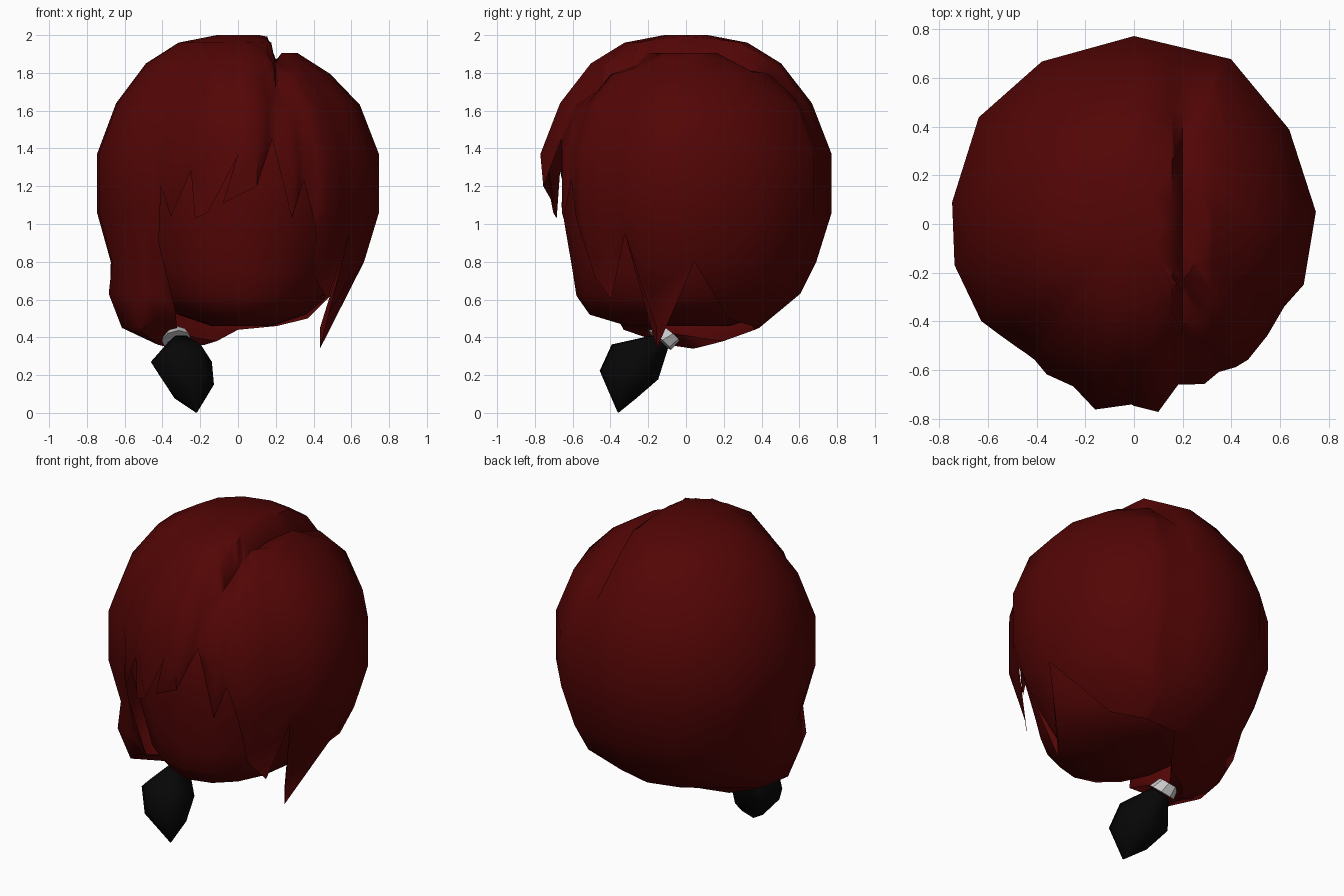
import bpy, bmesh, math
from mathutils import Vector

if "Cube" in bpy.data.objects:
    bpy.data.objects.remove(bpy.data.objects["Cube"])


def material(name, rgb):
    m = bpy.data.materials.new(name)
    m.diffuse_color = (*rgb, 1)
    m.use_nodes = True
    m.node_tree.nodes["Principled BSDF"].inputs["Base Color"].default_value = m.diffuse_color
    return m


RED = material("dark red hair", (0.085, 0.0015, 0.0015))
BLACK = material("black tip", (0.002, 0.002, 0.002))
GREY = material("light grey band", (0.6, 0.6, 0.6))


def finish(bm, name, mat, angle=60):
    bmesh.ops.remove_doubles(bm, verts=bm.verts, dist=0.0005)
    bmesh.ops.recalc_face_normals(bm, faces=bm.faces)
    me = bpy.data.meshes.new(name)
    bm.to_mesh(me)
    bm.free()
    me.materials.append(mat)
    ob = bpy.data.objects.new(name, me)
    bpy.context.collection.objects.link(ob)
    bpy.context.view_layer.objects.active = ob
    ob.select_set(True)
    bpy.ops.object.shade_smooth_by_angle(angle=math.radians(angle))
    ob.select_set(False)
    return ob


def lerp_table(table, z):
    if z >= table[0][0]:
        return table[0][1]
    for (z0, s0), (z1, s1) in zip(table, table[1:]):
        if z >= z1:
            return s0 + (s1 - s0) * (z0 - z) / (z0 - z1)
    return table[-1][1]


def clamp(v):
    return max(0, min(1, v))


def loft(name, rings, mat, angle=60):
    """Skin a list of equal-length rings of points and cap the ends."""
    bm = bmesh.new()
    vs = [[bm.verts.new(p) for p in r] for r in rings]
    n = len(vs[0])
    for a, b in zip(vs, vs[1:]):
        for i in range(n):
            bm.faces.new((a[i], a[(i + 1) % n], b[(i + 1) % n], b[i]))
    bm.faces.new(vs[0])
    bm.faces.new(vs[-1][::-1])
    return finish(bm, name, mat, angle)


# Hair shell: height/width profile, with a fuller profile for the swept side
PROFILE = [(2.0, .15), (1.96, .42), (1.85, .65), (1.64, .86), (1.37, .995),
           (1.06, .995), (.8, .89), (.63, .78), (.45, .5), (.33, .15)]
SWEPT = [(1.06, .985), (.8, .9), (.72, .88), (.64, .93), (.43, .82), (.34, .5)]
LEVELS = [z for z, s in PROFILE[:-1]] + [.34]

# Plan outline of the shell and the hem height at each corner
BACK_RIGHT = [(0, .775, .44), (.4, .68, .46), (.64, .39, .5), (.75, .05, .8)]
SIDE_LOCKS = [(.70, -.25, .34), (.62, -.34, .95), (.55, -.46, .6), (.47, -.56, .72)]
FRINGE = [(.42, -.59, 1.0), (.35, -.61, 1.23), (.29, -.66, 1.03), (.19, -.69, 1.45),
          (.1, -.775, 1.2), (0, -.75, 1.11), (-.04, -.745, 1.38), (-.16, -.765, 1.03),
          (-.25, -.67, 1.28), (-.36, -.62, 1.04), (-.41, -.56, 1.2), (-.45, -.53, .9)]
SWEPT_SIDE = [(-.48, -.51, .55), (-.55, -.46, .5), (-.63, -.4, .44), (-.74, -.17, .36),
              (-.75, .09, .34), (-.64, .44, .36), (-.38, .67, .38)]
COLS = BACK_RIGHT + SIDE_LOCKS + FRINGE + SWEPT_SIDE
LOW = {4: .62, 6: .86, 7: .86, 20: .86}          # locks that hang straight
SHIFT = {13: -.08, 14: .05, 15: -.07, 20: .08}   # tips that sweep sideways


def shell_point(i, z):
    x, y, hem = COLS[i]
    zz = max(z, hem)
    s = lerp_table(PROFILE, zz)
    if zz < 1.06:
        swept = clamp((-x - .4) / .2) * clamp(1 - y / .5)
        s += swept * (lerp_table(SWEPT, zz) - s)
    s = max(s, LOW.get(i, .15) if zz < 1 else 0)
    tuck = .4 * max(0, 1.25 - zz) if y < -.7 else 0   # fringe tips curl in
    return Vector((x * s + (SHIFT.get(i, 0) if z <= hem else 0), y * (s - tuck), zz))


bm = bmesh.new()
grid = [[bm.verts.new(shell_point(i, z)) for z in LEVELS] for i in range(len(COLS))]
for i, a in enumerate(grid):
    b = grid[(i + 1) % len(grid)]
    for k in range(len(LEVELS) - 1):
        bm.faces.new((a[k], b[k], b[k + 1], a[k + 1]))
bm.faces.new([g[0] for g in grid])
# gather the swept side to the ponytail root
root = bm.verts.new((-.32, -.06, .42))
for a, b in zip(grid[20:26], grid[21:27]):
    bm.faces.new((a[-1], b[-1], root))
bmesh.ops.remove_doubles(bm, verts=bm.verts, dist=.0005)
# parting: cut two lines, then sink the lower side beyond them
for px in (.155, .2, .32):
    bmesh.ops.bisect_plane(bm, geom=bm.verts[:] + bm.edges[:] + bm.faces[:],
                           plane_co=(px, 0, 0), plane_no=(1, 0, 0))
for v in bm.verts:
    if v.co.z > 1.6 and v.co.x > .19:
        fade = clamp((v.co.z - 1.6) / .25)
        v.co.z -= fade * (.11 if v.co.x < .21 else .055)
finish(bm, "hair_shell", RED)

# Head under the hair: height, half width, half depth
HEAD = [(1.7, .4, .42), (1.4, .6, .58), (1.1, .62, .62), (.75, .5, .56),
        (.62, .46, .54), (.52, .34, .47), (.46, .16, .27)]
N = 16
loft("head", [[(.02 + rx * math.cos(math.tau * i / N), -.04 + ry * math.sin(math.tau * i / N), z)
               for i in range(N)] for z, rx, ry in HEAD], RED)


def ring(centre, axis, r, n):
    q = Vector(axis).to_track_quat('Z', 'Y')
    return [Vector(centre) + q @ Vector((r * math.cos(math.tau * i / n),
                                         r * math.sin(math.tau * i / n), 0)) for i in range(n)]


# Tie band and dark ponytail tip
AXIS = (.1, -.5, -.6)
loft("tie_band", [ring((-.33, -.08, .42), AXIS, .06, 8),
                  ring((-.325, -.14, .385), AXIS, .08, 8)], GREY, angle=40)
loft("ponytail_tip", [ring((-.31, -.14, .375), AXIS, .06, 6),
                      ring((-.30, -.27, .27), AXIS, .165, 6),
                      ring((-.255, -.36, .15), AXIS, .13, 6),
                      ring((-.22, -.36, .003), AXIS, .004, 6)], BLACK)
